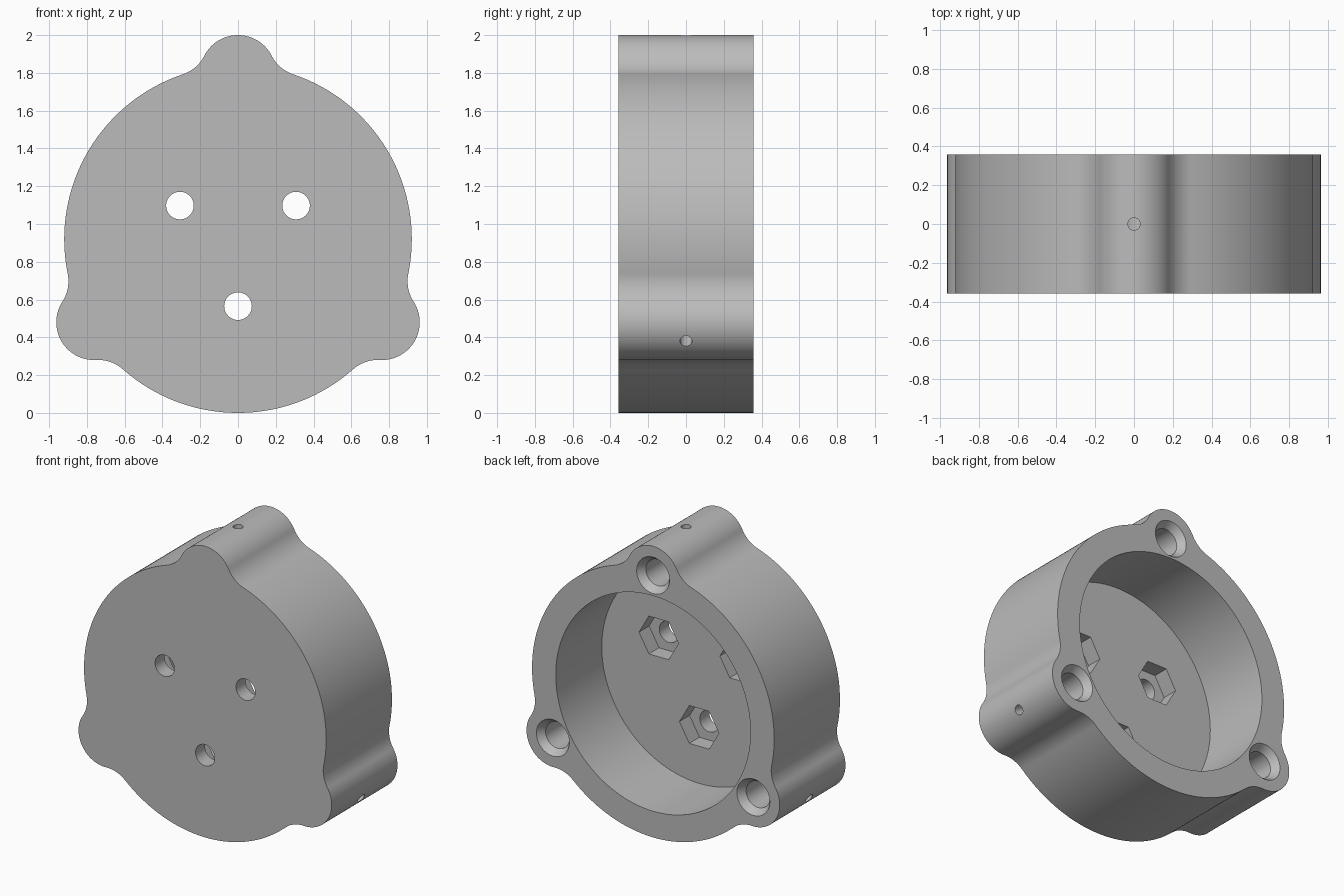
import bpy
import bmesh
from math import sin, cos, acos, atan2, radians, pi
from mathutils import Matrix, Vector

cube = bpy.data.objects.get("Cube")
if cube:
    bpy.data.objects.remove(cube)

HALF = 0.357                   # half thickness along y
DISC, LOBE, FILLET = 0.92, 0.2, 0.2
LOBE_DIST = 0.88
CENTRE = Vector((0, 0, DISC))
FLOOR = HALF - 0.5             # y of the cavity floor

grey = bpy.data.materials.new("grey")
grey.use_nodes = True
colour = (0.5, 0.5, 0.5, 1)
grey.diffuse_color = colour
grey.node_tree.nodes["Principled BSDF"].inputs["Base Color"].default_value = colour


def make_object(name, bm):
    bmesh.ops.recalc_face_normals(bm, faces=bm.faces)
    mesh = bpy.data.meshes.new(name)
    bm.to_mesh(mesh)
    bm.free()
    mesh.materials.append(grey)
    obj = bpy.data.objects.new(name, mesh)
    bpy.context.collection.objects.link(obj)
    return obj


def arc(cx, cz, r, a0, a1, n):
    return [(cx + r * cos(a0 + (a1 - a0) * i / n),
             cz + r * sin(a0 + (a1 - a0) * i / n)) for i in range(n)]


def polar(r, a):
    return r * cos(a), r * sin(a)


def outline():
    """Disc with three lobes blended in by tangent fillets."""
    reach = DISC + FILLET
    phi = acos((LOBE_DIST**2 + reach**2 - (LOBE + FILLET)**2) / (2 * LOBE_DIST * reach))
    fx, fz = polar(reach, phi)
    beta = atan2(fz, fx - LOBE_DIST)      # where fillet meets lobe
    pts = []
    for k in range(3):
        a = pi / 2 + k * 2 * pi / 3
        lx, lz = polar(LOBE_DIST, a)
        pts += arc(lx, lz, LOBE, a - beta, a + beta, 40)
        cx, cz = polar(reach, a + phi)
        pts += arc(cx, cz, FILLET, a + beta + pi, a + phi + pi, 14)
        pts += arc(0, 0, DISC, a + phi, a + 2 * pi / 3 - phi, 48)
        cx, cz = polar(reach, a + 2 * pi / 3 - phi)
        end = a + 2 * pi / 3
        pts += arc(cx, cz, FILLET, end - phi - pi, end - beta - pi, 14)
    return pts


def lathe(name, profile, origin, axis, sides):
    """Solid of revolution; profile is (distance along axis, radius)."""
    bm = bmesh.new()
    turn = Vector((0, 0, 1)).rotation_difference(axis).to_matrix().to_4x4()
    place = Matrix.Translation(origin) @ turn
    rings = [[bm.verts.new(place @ Vector((*polar(r, 2 * pi * i / sides), h)))
              for i in range(sides)] for h, r in profile]
    for low, high in zip(rings, rings[1:]):
        for i in range(sides):
            j = (i + 1) % sides
            bm.faces.new((low[i], low[j], high[j], high[i]))
    bm.faces.new(rings[0][::-1])
    bm.faces.new(rings[-1])
    return make_object(name, bm)


# Housing body
bm = bmesh.new()
front = bm.faces.new([bm.verts.new((x, -HALF, z + DISC)) for x, z in outline()])
ext = bmesh.ops.extrude_face_region(bm, geom=[front], use_keep_orig=True)
moved = [g for g in ext["geom"] if isinstance(g, bmesh.types.BMVert)]
bmesh.ops.translate(bm, verts=moved, vec=(0, 2 * HALF, 0))
housing = make_object("housing", bm)

# Cutters: round cavity open to the back
Y = Vector((0, 1, 0))
cutters = [lathe("cavity_cutter", [(FLOOR, 0.74), (0.5, 0.74)], CENTRE, Y, 128)]

for k in range(3):
    # Mounting hole through the floor with a hexagonal nut pocket
    x, z = polar(0.355, radians(30 + 120 * k))
    spot = CENTRE + Vector((x, 0, z))
    cutters.append(lathe("mount_hole_cutter", [(-0.5, 0.073), (0, 0.073)], spot, Y, 40))
    cutters.append(lathe("nut_pocket_cutter", [(FLOOR - 0.11, 0.15), (0, 0.15)], spot, Y, 6))

    # Countersunk blind screw hole in each lobe
    x, z = polar(1, radians(90 + 120 * k))
    out = Vector((x, 0, z))
    spot = CENTRE + out * LOBE_DIST
    cutters.append(lathe("screw_hole_cutter",
                         [(HALF - 0.5, 0.09), (HALF - 0.05, 0.09),
                          (HALF, 0.125), (HALF + 0.1, 0.125)], spot, Y, 48))

    # Small radial pin hole from the lobe tip into the screw hole
    cutters.append(lathe("pin_hole_cutter", [(0, 0.032), (0.4, 0.032)], spot, out, 24))

# Apply the cuts
bpy.ops.object.select_all(action='DESELECT')
housing.select_set(True)
bpy.context.view_layer.objects.active = housing
for cutter in cutters:
    cut = housing.modifiers.new("cut", 'BOOLEAN')
    cut.operation = 'DIFFERENCE'
    cut.solver = 'EXACT'
    cut.object = cutter
    bpy.ops.object.modifier_apply(modifier=cut.name)
    bpy.data.objects.remove(cutter)

bpy.ops.object.shade_smooth_by_angle(angle=radians(30))
